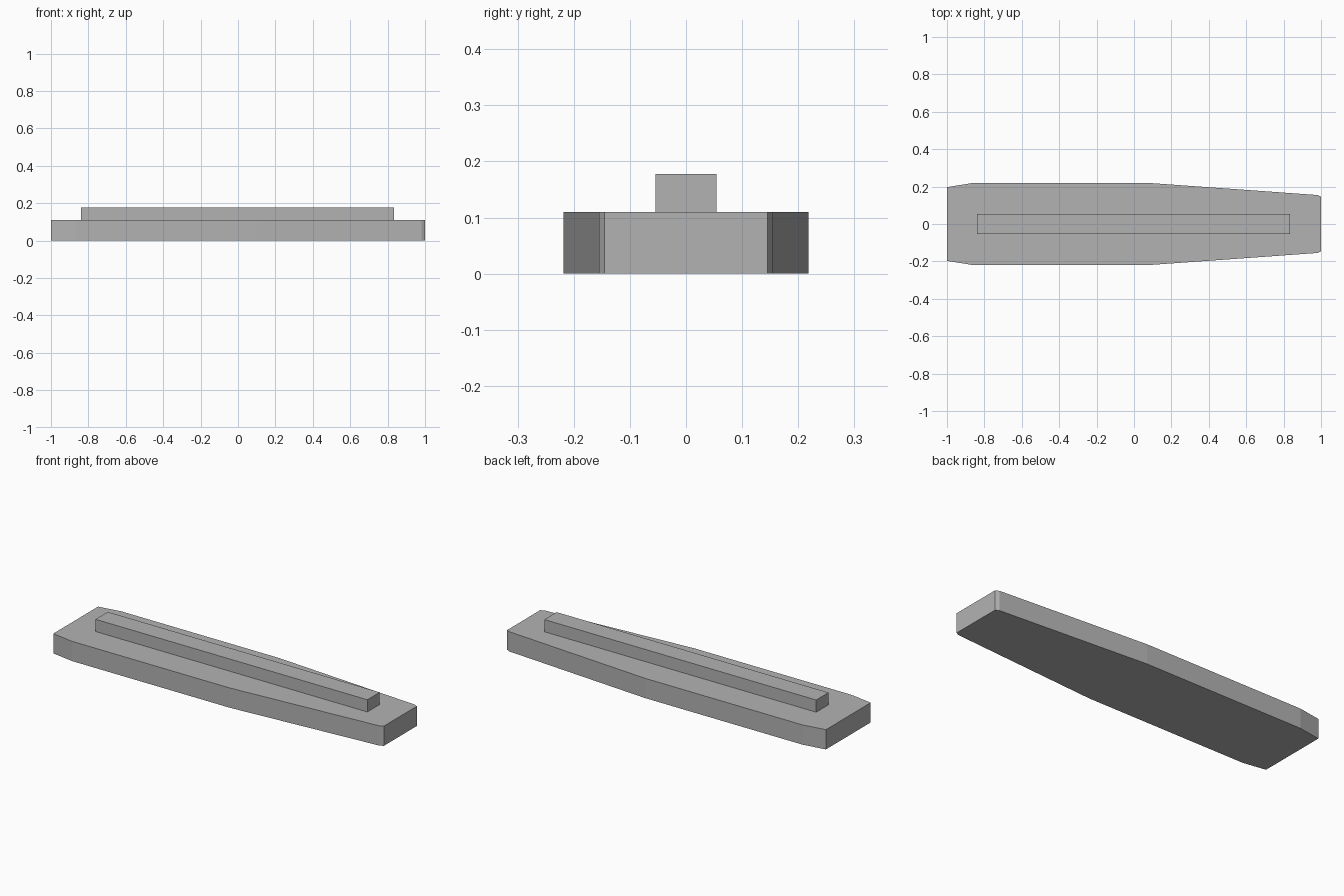
import bpy
import bmesh

cube = bpy.data.objects.get("Cube")
if cube:
    bpy.data.objects.remove(cube, do_unlink=True)

grey = bpy.data.materials.new("plain_grey")
grey.use_nodes = True
colour = (0.45, 0.45, 0.45, 1)
grey.diffuse_color = colour
grey.node_tree.nodes["Principled BSDF"].inputs["Base Color"].default_value = colour


def prism(name, half_outline, bottom, top):
    """Extrude an outline mirrored across the x axis."""
    outline = [(x, -y) for x, y in half_outline]
    outline += [(x, y) for x, y in reversed(half_outline)]
    bm = bmesh.new()
    base = bm.faces.new([bm.verts.new((x, y, bottom)) for x, y in outline])
    ext = bmesh.ops.extrude_face_region(bm, geom=[base], use_keep_orig=True)
    verts = [g for g in ext["geom"] if isinstance(g, bmesh.types.BMVert)]
    bmesh.ops.translate(bm, verts=verts, vec=(0, 0, top - bottom))
    bmesh.ops.recalc_face_normals(bm, faces=bm.faces)
    mesh = bpy.data.meshes.new(name)
    bm.to_mesh(mesh)
    bm.free()
    mesh.materials.append(grey)
    obj = bpy.data.objects.new(name, mesh)
    bpy.context.collection.objects.link(obj)
    return obj


# Tapered slab with clipped corners
prism("base_slab", [(-1, 0.197), (-0.87, 0.218), (0.1, 0.218),
                    (0.98, 0.155), (1, 0.145)], 0, 0.11)

# Raised bar along the middle
prism("centre_bar", [(-0.84, 0.054), (0.835, 0.054)], 0.11, 0.178)
